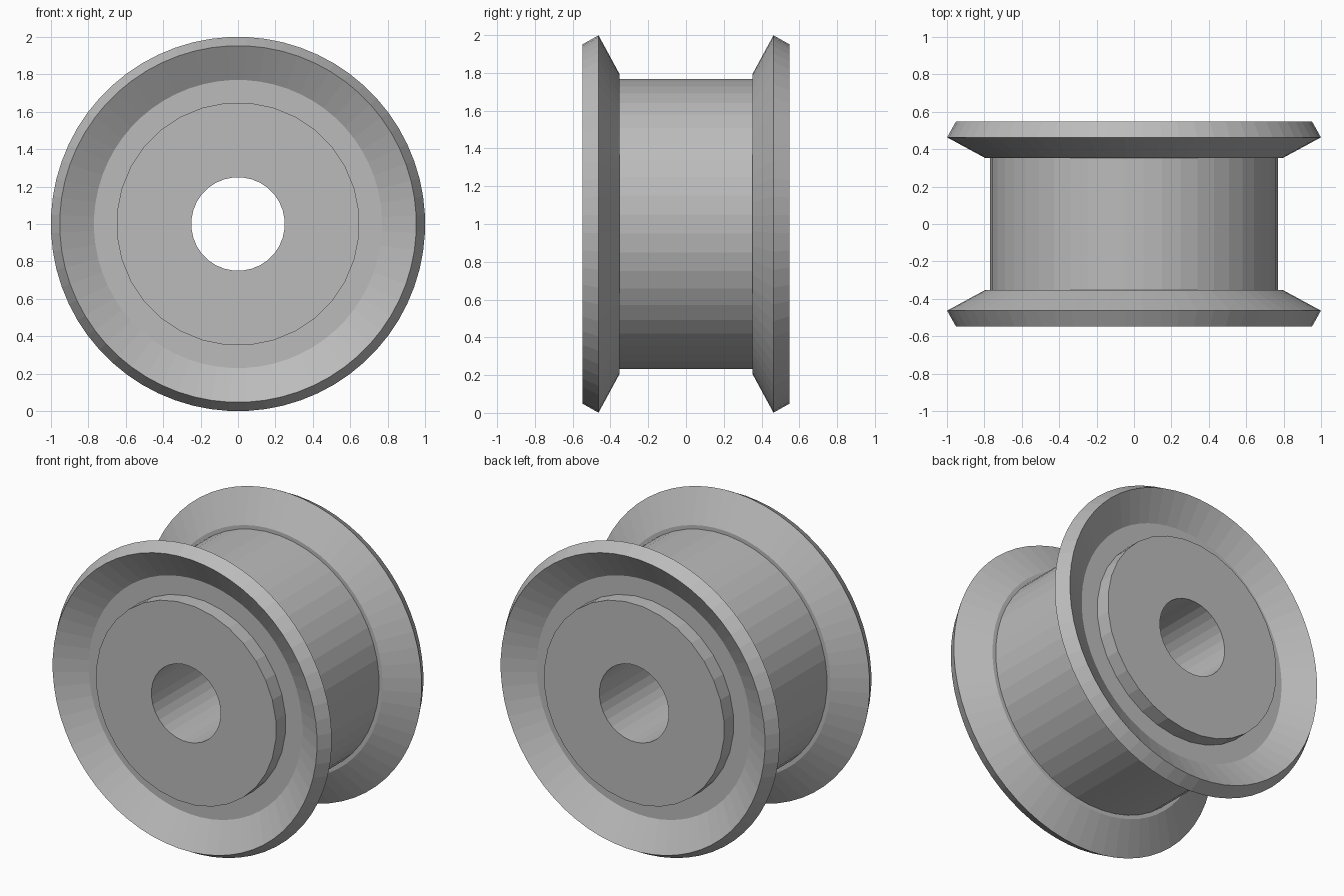
import bpy, bmesh
from math import pi, sin, cos

cube = bpy.data.objects.get("Cube")
if cube:
    bpy.data.objects.remove(cube, do_unlink=True)

grey = bpy.data.materials.new("plain_grey")
grey.use_nodes = True
colour = (0.5, 0.5, 0.5, 1)
grey.diffuse_color = colour
grey.node_tree.nodes["Principled BSDF"].inputs["Base Color"].default_value = colour


def revolve(name, profile, sides):
    """Turn a closed (radius, y) profile around the wheel axis."""
    bm = bmesh.new()
    rings = []
    for i in range(sides):
        a = 2 * pi * (i + 0.5) / sides
        rings.append([bm.verts.new((r * cos(a), y, 1 + r * sin(a))) for r, y in profile])
    n = len(profile)
    for i in range(sides):
        p, q = rings[i], rings[(i + 1) % sides]
        for j in range(n):
            k = (j + 1) % n
            bm.faces.new((p[j], p[k], q[k], q[j]))
    bmesh.ops.recalc_face_normals(bm, faces=bm.faces)
    mesh = bpy.data.meshes.new(name)
    bm.to_mesh(mesh)
    bm.free()
    mesh.materials.append(grey)
    obj = bpy.data.objects.new(name, mesh)
    bpy.context.collection.objects.link(obj)
    return obj


# Hub with the axle hole through it
revolve("hub", [(0.25, -0.535), (0.65, -0.535), (0.65, 0.535), (0.25, 0.535)], 32)

# Drum between the two flanges
revolve("drum", [(0.6, -0.38), (0.77, -0.38), (0.77, 0.38), (0.6, 0.38)], 48)

# Dished flanges with a pointed edge
flange = [(0.62, 0.352), (0.795, 0.352), (1.0, 0.463), (0.953, 0.547),
          (0.77, 0.437), (0.62, 0.437)]
for name, side in (("front_flange", -1), ("back_flange", 1)):
    revolve(name, [(r, side * y) for r, y in flange], 64)
